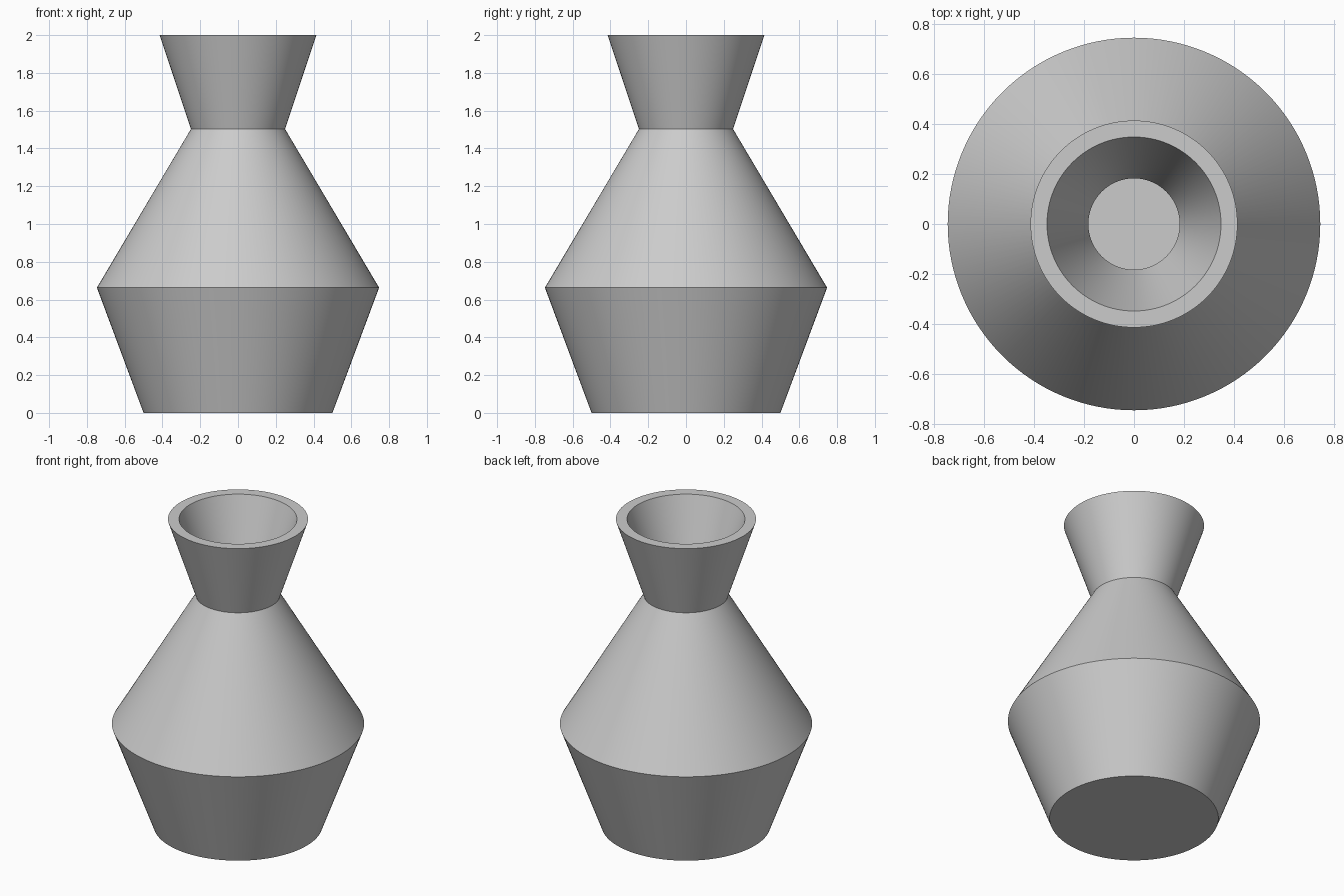
import bpy, bmesh, math

cube = bpy.data.objects.get("Cube")
if cube:
    bpy.data.objects.remove(cube, do_unlink=True)

SEGMENTS = 128

# Single grey clay colour
clay = bpy.data.materials.new("grey_clay")
clay.use_nodes = True
colour = (0.6, 0.6, 0.6, 1)
clay.diffuse_color = colour
clay.node_tree.nodes["Principled BSDF"].inputs["Base Color"].default_value = colour

# Vase wall profile: outside from base to rim, then inside down to the floor
profile = [(0, 0), (0.5, 0), (0.747, 0.663), (0.249, 1.503), (0.415, 2),
           (0.349, 2), (0.183, 1.5), (0.681, 0.66), (0.457, 0.063), (0, 0.063)]

bm = bmesh.new()
points = [bm.verts.new((r, 0, z)) for r, z in profile]
edges = [bm.edges.new(pair) for pair in zip(points, points[1:])]
bmesh.ops.spin(bm, geom=points + edges, cent=(0, 0, 0), axis=(0, 0, 1),
               angle=math.tau, steps=SEGMENTS, use_duplicate=False)
bmesh.ops.remove_doubles(bm, verts=bm.verts, dist=0.0005)
bmesh.ops.recalc_face_normals(bm, faces=bm.faces)

mesh = bpy.data.meshes.new("vase")
bm.to_mesh(mesh)
bm.free()
mesh.materials.append(clay)
vase = bpy.data.objects.new("vase", mesh)
bpy.context.collection.objects.link(vase)

# Smooth round walls with crisp shoulder, neck and rim edges
bpy.ops.object.select_all(action='DESELECT')
vase.select_set(True)
bpy.context.view_layer.objects.active = vase
bpy.ops.object.shade_smooth_by_angle(angle=math.radians(30))
